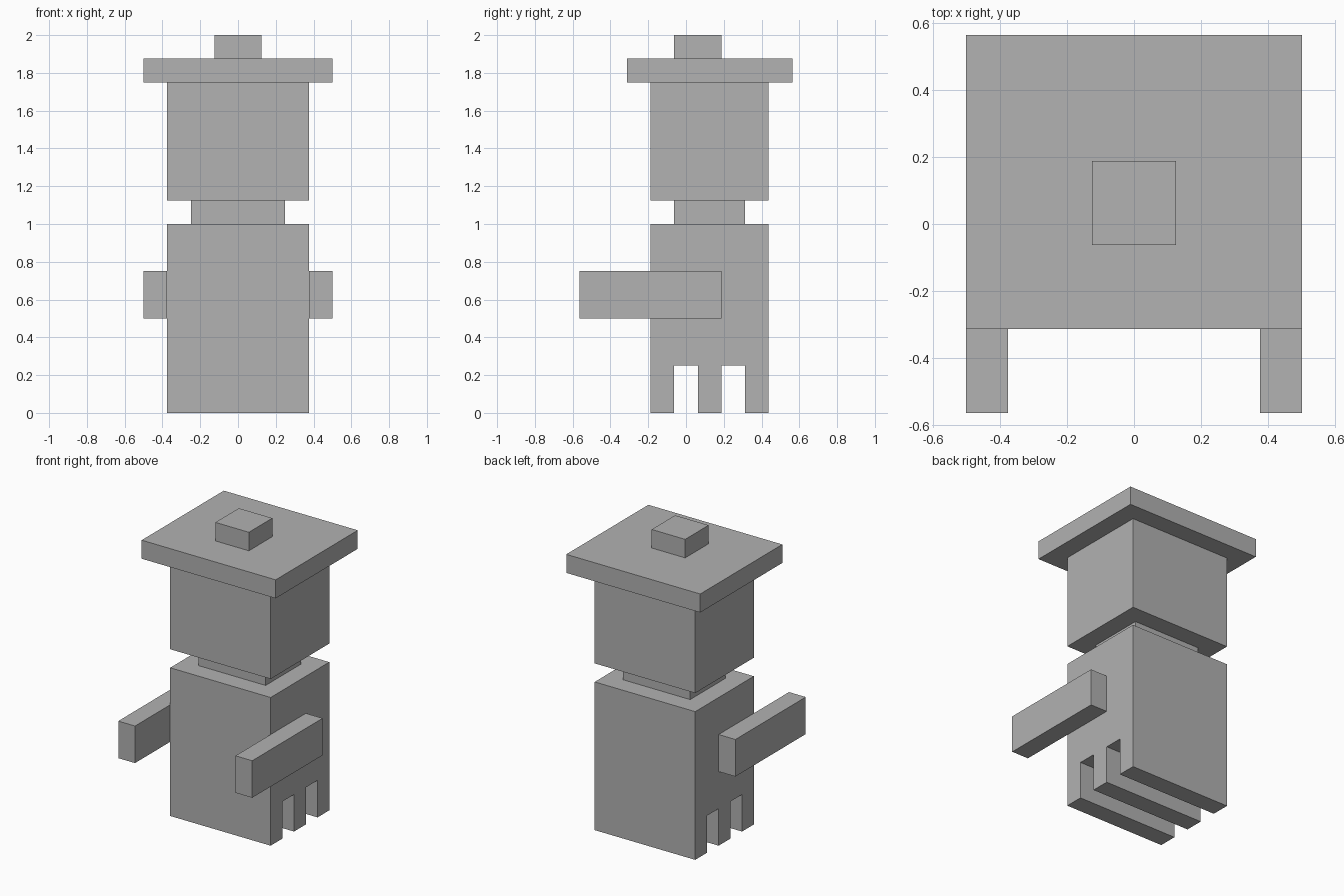
import bpy
import bmesh

default_cube = bpy.data.objects.get("Cube")
if default_cube:
    bpy.data.objects.remove(default_cube, do_unlink=True)

U = 1 / 16  # modelling grid step

# Single flat grey
grey = bpy.data.materials.new("plain grey")
grey.use_nodes = True
colour = (0.445, 0.445, 0.445, 1)
grey.diffuse_color = colour
grey.node_tree.nodes["Principled BSDF"].inputs["Base Color"].default_value = colour


def extrude_profile(name, profile, x0, x1):
    """Extrude a (y, z) outline, in grid steps, from x0 to x1."""
    bm = bmesh.new()
    face = bm.faces.new([bm.verts.new((x0 * U, y * U, z * U)) for y, z in profile])
    result = bmesh.ops.extrude_face_region(bm, geom=[face])
    moved = [v for v in result["geom"] if isinstance(v, bmesh.types.BMVert)]
    bmesh.ops.translate(bm, verts=moved, vec=((x1 - x0) * U, 0, 0))
    bmesh.ops.recalc_face_normals(bm, faces=bm.faces)
    mesh = bpy.data.meshes.new(name)
    bm.to_mesh(mesh)
    bm.free()
    mesh.materials.append(grey)
    obj = bpy.data.objects.new(name, mesh)
    bpy.context.collection.objects.link(obj)
    return obj


def box(name, x, y, z):
    outline = [(y[0], z[0]), (y[1], z[0]), (y[1], z[1]), (y[0], z[1])]
    return extrude_profile(name, outline, *x)


# Body with two slots across the bottom, leaving three full-width feet
body_outline = [(-3, 16), (-3, 0)]
for slot in (-1, 3):
    body_outline += [(slot, 0), (slot, 4), (slot + 2, 4), (slot + 2, 0)]
body_outline += [(7, 0), (7, 16)]
extrude_profile("body", body_outline, -6, 6)

# Neck, head and flat hat
box("neck", (-4, 4), (-1, 5), (16, 18))
box("head", (-6, 6), (-3, 7), (18, 28))
box("hat_brim", (-8, 8), (-5, 9), (28, 30))
box("hat_knob", (-2, 2), (-1, 3), (30, 32))

# Arms reaching forward
for name, x in (("left_arm", (6, 8)), ("right_arm", (-8, -6))):
    box(name, x, (-9, 3), (8, 12))
